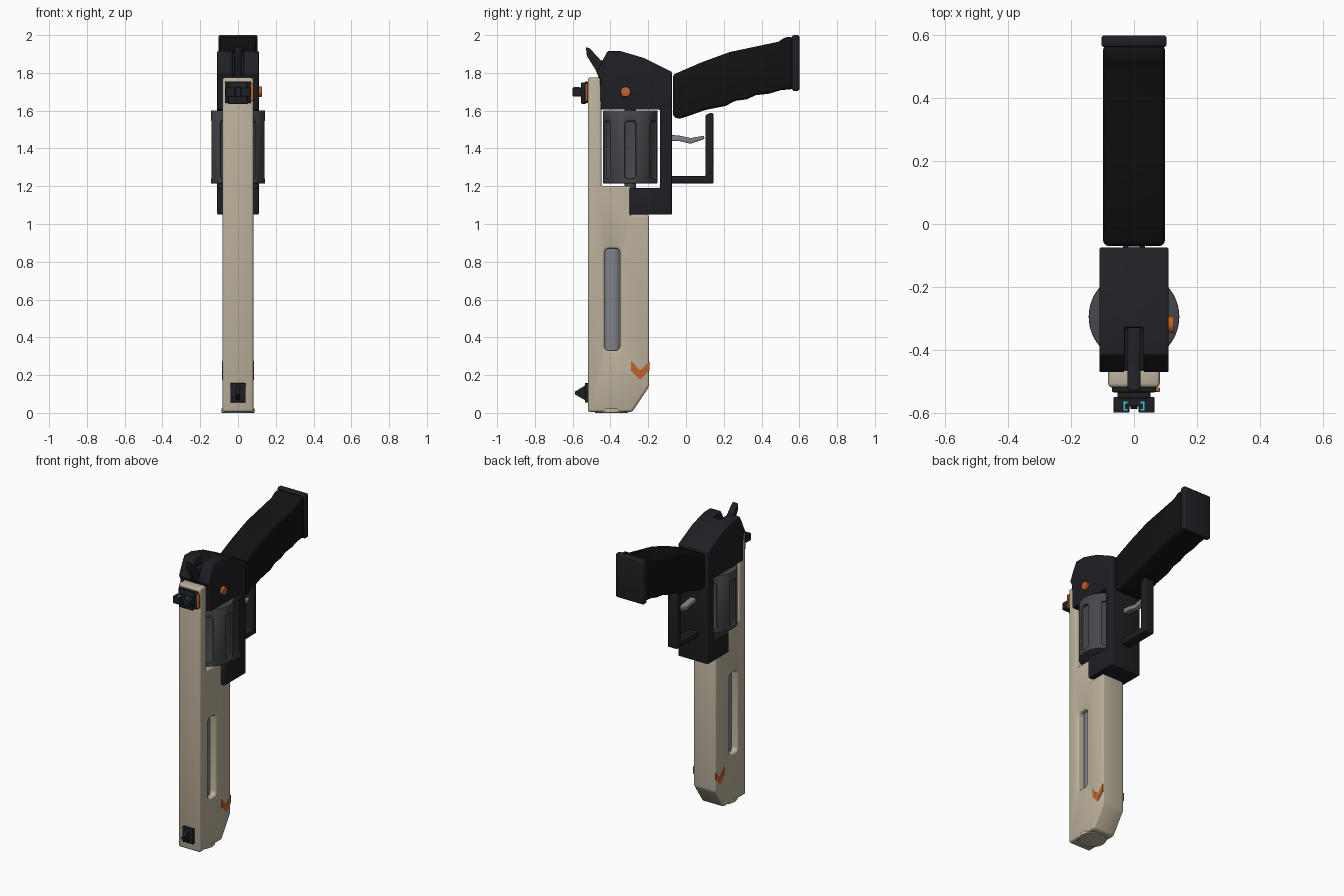
import bpy, bmesh, math
from mathutils import Matrix, Vector

if "Cube" in bpy.data.objects:
    bpy.data.objects.remove(bpy.data.objects["Cube"])


def material(name, rgb):
    m = bpy.data.materials.new(name)
    m.diffuse_color = (*rgb, 1)
    m.use_nodes = True
    m.node_tree.nodes["Principled BSDF"].inputs["Base Color"].default_value = m.diffuse_color
    return m


TAN = material("tan", (0.50, 0.44, 0.33))
FRAME = material("charcoal", (0.013, 0.014, 0.017))
RUBBER = material("rubber", (0.006, 0.006, 0.007))
STEEL = material("dark_steel", (0.06, 0.063, 0.07))
SILVER = material("silver", (0.22, 0.23, 0.25))
ORANGE = material("orange", (0.55, 0.12, 0.02))
CYAN = material("cyan", (0.05, 0.6, 0.65))


def make(name, bm, mat=None):
    bmesh.ops.recalc_face_normals(bm, faces=bm.faces)
    me = bpy.data.meshes.new(name)
    bm.to_mesh(me)
    bm.free()
    ob = bpy.data.objects.new(name, me)
    bpy.context.collection.objects.link(ob)
    if mat:
        me.materials.append(mat)
    return ob


def finish(ob, bevel=0.0, cutters=(), seg=3):
    """Cut, round the edges, bake and shade one part."""
    for c in cutters:
        mod = ob.modifiers.new("cut", 'BOOLEAN')
        mod.operation, mod.object, mod.solver = 'DIFFERENCE', c, 'EXACT'
    if bevel:
        mod = ob.modifiers.new("bevel", 'BEVEL')
        mod.width, mod.segments = bevel, seg
        mod.limit_method, mod.angle_limit = 'ANGLE', math.radians(32)
    bpy.ops.object.select_all(action='DESELECT')
    ob.select_set(True)
    bpy.context.view_layer.objects.active = ob
    bpy.ops.object.convert(target='MESH')
    bpy.ops.object.shade_smooth_by_angle(angle=math.radians(32))
    for c in cutters:
        bpy.data.objects.remove(c)
    return ob


def side_profile(name, pts, x0, x1, mat=None):
    """Extrude a (y, z) outline from x0 to x1."""
    bm = bmesh.new()
    f = bm.faces.new([bm.verts.new((x0, y, z)) for y, z in pts])
    r = bmesh.ops.extrude_face_region(bm, geom=[f])
    vs = [v for v in r["geom"] if isinstance(v, bmesh.types.BMVert)]
    bmesh.ops.translate(bm, verts=vs, vec=(x1 - x0, 0, 0))
    return make(name, bm, mat)


def box(name, x, y, z, mat=None):
    return side_profile(name, [(y[0], z[0]), (y[1], z[0]), (y[1], z[1]), (y[0], z[1])], x[0], x[1], mat)


def rod(name, centre, radius, depth, mat, axis='Z', segments=48):
    bm = bmesh.new()
    rot = Matrix.Rotation(math.pi / 2, 4, 'Y') if axis == 'X' else Matrix()
    bmesh.ops.create_cone(bm, cap_ends=True, segments=segments, radius1=radius, radius2=radius,
                          depth=depth, matrix=Matrix.Translation(centre) @ rot)
    return make(name, bm, mat)


def rounded_slot(y0, y1, z0, z1, r, n=5):
    pts = []
    for i, (cy, cz) in enumerate([(y1 - r, z1 - r), (y0 + r, z1 - r), (y0 + r, z0 + r), (y1 - r, z0 + r)]):
        for k in range(n):
            a = math.pi / 2 * (i + k / (n - 1))
            pts.append((cy + r * math.cos(a), cz + r * math.sin(a)))
    return pts


# barrel shroud with long side windows
window = side_profile("window_cutter", rounded_slot(-0.43, -0.35, 0.33, 0.87, 0.022), -0.2, 0.2)
window.hide_render = True
shroud = side_profile("barrel_shroud", [
    (-0.52, 0.005), (-0.285, 0.005), (-0.195, 0.14), (-0.195, 1.05), (-0.29, 1.05), (-0.29, 1.20),
    (-0.448, 1.20), (-0.448, 1.775), (-0.52, 1.775)], -0.082, 0.082, TAN)
finish(shroud, 0.013, [window])

# inner barrel and muzzle cap
finish(rod("inner_barrel", (0, -0.39, 0.61), 0.052, 1.17, SILVER))
finish(rod("muzzle_cap", (0, -0.395, 0.012), 0.088, 0.024, TAN), 0.004)

# chevron marks on both sides
for s, side in ((1, "right"), (-1, "left")):
    finish(side_profile(side + "_chevron", [
        (-0.29, 0.275), (-0.243, 0.225), (-0.194, 0.272), (-0.194, 0.225), (-0.243, 0.175),
        (-0.29, 0.222)], s * 0.079, s * 0.085, ORANGE))

# frame with hammer channel
channel = box("channel_cutter", (-0.03, 0.03), (-0.6, -0.33), (1.79, 2.0))
channel.hide_render = True
frame = side_profile("frame", [
    (-0.45, 1.605), (-0.455, 1.765), (-0.472, 1.80), (-0.445, 1.86), (-0.415, 1.915), (-0.345, 1.915),
    (-0.22, 1.878), (-0.075, 1.805), (-0.075, 1.05), (-0.30, 1.05), (-0.30, 1.19), (-0.138, 1.19),
    (-0.138, 1.605)], -0.11, 0.11, FRAME)
finish(frame, 0.018, [channel])

# hammer
finish(side_profile("hammer", [
    (-0.53, 1.937), (-0.51, 1.93), (-0.45, 1.865), (-0.325, 1.86), (-0.325, 1.77), (-0.46, 1.77),
    (-0.478, 1.815), (-0.525, 1.89)], -0.02, 0.02, FRAME), 0.005)

# fluted cylinder and its axle
flutes = bmesh.new()
for i in range(6):
    pts = rounded_slot(-0.03, 0.03, 1.24, 1.545, 0.015)
    m = Matrix.Translation((0, -0.295, 0)) @ Matrix.Rotation(i * math.pi / 3, 4, 'Z')
    f = flutes.faces.new([flutes.verts.new(m @ Vector((0.129, y, z))) for y, z in pts])
    r = bmesh.ops.extrude_face_region(flutes, geom=[f])
    bmesh.ops.translate(flutes, verts=[v for v in r["geom"] if isinstance(v, bmesh.types.BMVert)],
                        vec=m.to_3x3() @ Vector((0.05, 0, 0)))
flutes = make("flute_cutter", flutes)
flutes.hide_render = True
finish(rod("cylinder", (0, -0.295, 1.408), 0.144, 0.386, STEEL, segments=72), 0.004, [flutes], 2)
finish(rod("cylinder_axle", (0, -0.295, 1.40), 0.03, 0.44, STEEL))

# grip with finger waves
finish(side_profile("grip", [
    (-0.07, 1.79), (0.08, 1.855), (0.23, 1.91), (0.49, 1.965), (0.525, 1.99), (0.57, 1.99),
    (0.57, 1.715), (0.50, 1.708), (0.44, 1.69), (0.37, 1.682), (0.32, 1.66), (0.26, 1.652),
    (0.21, 1.625), (0.10, 1.603), (0.03, 1.578), (-0.04, 1.555), (-0.07, 1.57)], -0.098, 0.098, RUBBER), 0.024)
finish(box("butt_plate", (-0.104, 0.104), (0.562, 0.6), (1.705, 2.0), FRAME), 0.01)

# trigger guard and trigger
finish(side_profile("trigger_guard", [
    (-0.09, 1.215), (0.145, 1.215), (0.145, 1.585), (0.132, 1.59), (0.103, 1.575), (0.103, 1.253),
    (-0.09, 1.253)], -0.035, 0.035, FRAME), 0.006)
finish(side_profile("trigger", [
    (-0.09, 1.473), (-0.03, 1.467), (0.025, 1.455), (0.095, 1.468), (0.098, 1.45), (0.025, 1.425),
    (-0.03, 1.438), (-0.09, 1.44)], -0.02, 0.02, SILVER), 0.005)

# release button
finish(rod("release_button", (0.105, -0.32, 1.70), 0.027, 0.045, ORANGE, 'X', 32), 0.004)

# rear sight with orange adjuster and cyan marks
finish(box("rear_sight_base", (-0.07, 0.07), (-0.535, -0.51), (1.64, 1.755), FRAME), 0.005)
finish(box("sight_adjuster", (0.05, 0.083), (-0.534, -0.52), (1.65, 1.745), ORANGE), 0.004)
finish(box("rear_sight_block", (-0.052, 0.052), (-0.555, -0.53), (1.635, 1.75), FRAME), 0.006)
notch = box("notch_cutter", (-0.015, 0.015), (-0.7, -0.58), (1.5, 1.9))
notch.hide_render = True
finish(box("rear_sight_blade", (-0.065, 0.065), (-0.6, -0.55), (1.675, 1.722), FRAME), 0.003, [notch])
for s, side in ((1, "right"), (-1, "left")):
    for part, a, b, y0, y1 in (("bar", 0.029, 0.034, -0.593, -0.565),
                               ("upper", 0.02, 0.034, -0.57, -0.565),
                               ("lower", 0.02, 0.034, -0.593, -0.588)):
        finish(box(f"{side}_sight_mark_{part}", (s * a, s * b), (y0, y1), (1.72, 1.724), CYAN))

# front sight
finish(box("front_sight_base", (-0.04, 0.04), (-0.535, -0.51), (0.055, 0.158), FRAME), 0.004)
finish(side_profile("front_sight_blade", [
    (-0.53, 0.065), (-0.53, 0.148), (-0.588, 0.112), (-0.588, 0.098)], -0.011, 0.011, FRAME), 0.002)
